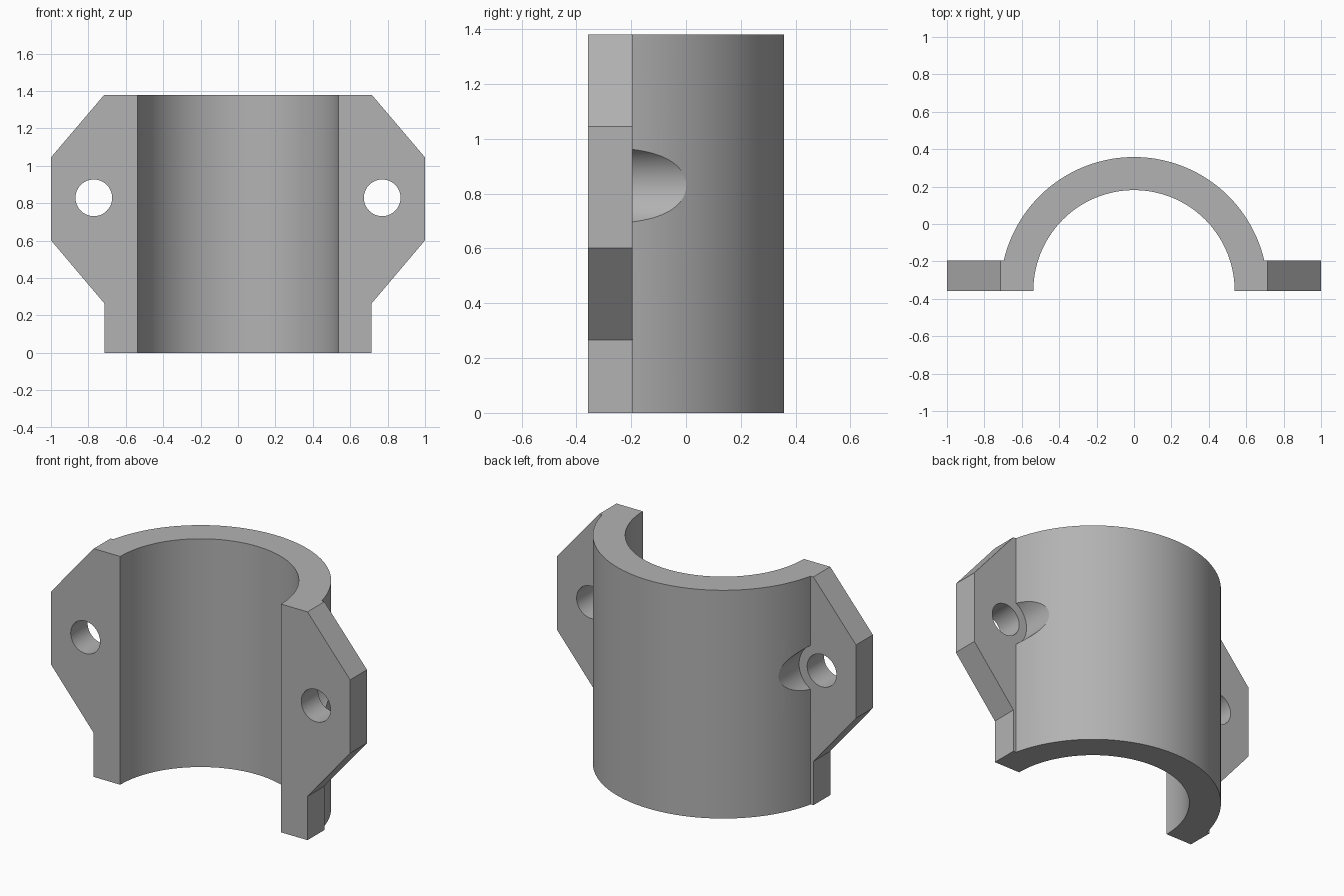
import bpy, bmesh, math
from mathutils import Vector

if "Cube" in bpy.data.objects:
    bpy.data.objects.remove(bpy.data.objects["Cube"])

HEIGHT, FRONT, FLANGE_BACK = 1.38, -0.357, -0.196
OUTER, INNER = 0.715, 0.538
BOLT_X, BOLT_Z = 0.771, 0.829

grey = bpy.data.materials.new("plain grey")
grey.use_nodes = True
colour = (0.45, 0.45, 0.45, 1)
grey.diffuse_color = colour
grey.node_tree.nodes["Principled BSDF"].inputs["Base Color"].default_value = colour


def prism(name, points, offset):
    """Extrude a flat outline along an offset into a solid."""
    bm = bmesh.new()
    face = bm.faces.new([bm.verts.new(p) for p in points])
    top = bmesh.ops.extrude_face_region(bm, geom=[face])
    moved = [v for v in top["geom"] if isinstance(v, bmesh.types.BMVert)]
    bmesh.ops.translate(bm, verts=moved, vec=Vector(offset))
    bmesh.ops.recalc_face_normals(bm, faces=bm.faces)
    mesh = bpy.data.meshes.new(name)
    bm.to_mesh(mesh)
    bm.free()
    mesh.materials.append(grey)
    obj = bpy.data.objects.new(name, mesh)
    bpy.context.collection.objects.link(obj)
    return obj


def arc(radius, steps=96):
    return [(radius * math.cos(math.pi * i / steps),
             FRONT + radius * math.sin(math.pi * i / steps), 0) for i in range(steps + 1)]


def bolt_cutter(name, side, radius, y0, y1, steps=64):
    turns = [2 * math.pi * i / steps for i in range(steps)]
    return prism(name, [(side * BOLT_X + radius * math.cos(a), y0,
                         BOLT_Z + radius * math.sin(a)) for a in turns], (0, y1 - y0, 0))


def combine(target, tool, operation):
    mod = target.modifiers.new(tool.name, "BOOLEAN")
    mod.operation, mod.solver, mod.object = operation, "EXACT", tool
    bpy.context.view_layer.objects.active = target
    bpy.ops.object.modifier_apply(modifier=mod.name)
    bpy.data.objects.remove(tool)


# Half sleeve
clamp = prism("half_clamp", arc(OUTER) + arc(INNER)[::-1], (0, 0, HEIGHT))

# Bolt flanges with clearance holes and washer recesses cut into the sleeve
flange = [(0.62, 0), (OUTER, 0), (OUTER, 0.265), (1, 0.602),
          (1, 1.045), (OUTER, HEIGHT), (0.62, HEIGHT)]
for side, label in ((1, "left"), (-1, "right")):
    plate = prism(label + "_flange", [(side * x, FRONT, z) for x, z in flange],
                  (0, FLANGE_BACK - FRONT, 0))
    combine(clamp, plate, "UNION")
    combine(clamp, bolt_cutter(label + "_recess", side, 0.152, FLANGE_BACK, 0.5), "DIFFERENCE")
    combine(clamp, bolt_cutter(label + "_hole", side, 0.098, -0.6, 0.5), "DIFFERENCE")

# Smooth curved walls, crisp edges
bpy.ops.object.select_all(action="DESELECT")
clamp.select_set(True)
bpy.context.view_layer.objects.active = clamp
bpy.ops.object.shade_smooth_by_angle(angle=math.radians(25))
